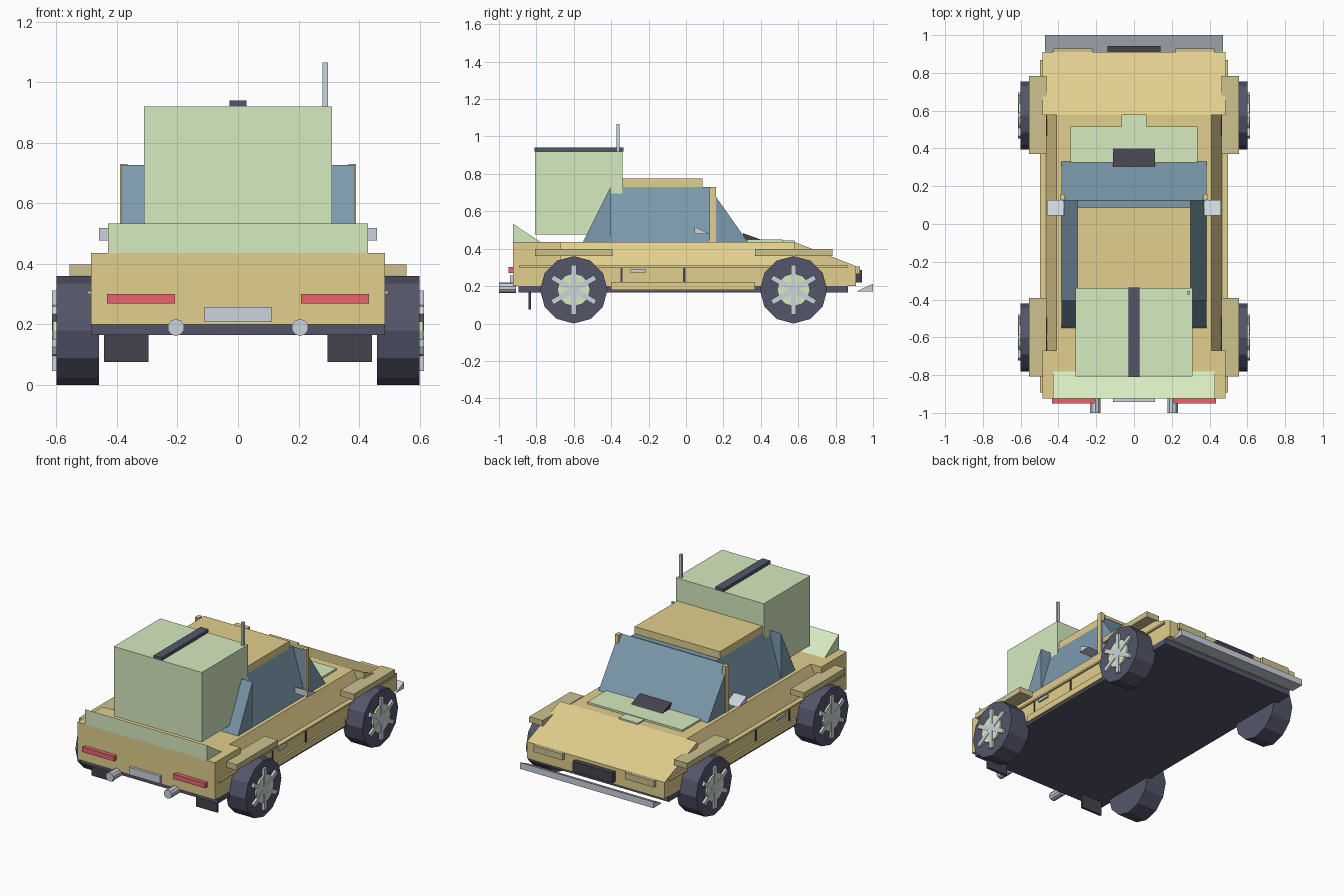
import bpy, bmesh
from math import pi
from mathutils import Matrix, Vector

if "Cube" in bpy.data.objects:
    bpy.data.objects.remove(bpy.data.objects["Cube"])


def material(name, hexcode):
    rgb = [int(hexcode[i:i + 2], 16) / 255 for i in (0, 2, 4)]
    m = bpy.data.materials.new(name)
    m.diffuse_color = [((c + 0.055) / 1.055) ** 2.4 for c in rgb] + [1]
    m.use_nodes = True
    m.node_tree.nodes["Principled BSDF"].inputs["Base Color"].default_value = m.diffuse_color
    return m


TAN = material("tan_paint", "E2CF8E")
KHAKI = material("khaki_trim", "CDC28F")
GREEN = material("pale_green", "D6EBC0")
BLUE = material("blue_glass", "7C9AAD")
DARK = material("dark_rubber", "54566A")
BLACK = material("black_trim", "45444F")
SILVER = material("silver", "CBD3DC")
RED = material("tail_red", "EA6471")


def finish(bm, name, mat, mirror=False):
    bmesh.ops.recalc_face_normals(bm, faces=bm.faces)
    me = bpy.data.meshes.new(name)
    bm.to_mesh(me)
    bm.free()
    me.materials.append(mat)
    ob = bpy.data.objects.new(name, me)
    bpy.context.collection.objects.link(ob)
    if mirror:
        ob.modifiers.new("mirror", 'MIRROR').use_axis = (True, False, False)
    return ob


def box(name, mat, x, y, z, mirror=False):
    bm = bmesh.new()
    lo, hi = Vector((x[0], y[0], z[0])), Vector((x[1], y[1], z[1]))
    mtx = Matrix.Translation((lo + hi) / 2) @ Matrix.Diagonal((*(hi - lo), 1))
    bmesh.ops.create_cube(bm, size=1, matrix=mtx)
    return finish(bm, name, mat, mirror)


def prism(name, mat, axis, span, pts, mirror=False):
    """Extrude a (y,z) profile along x, or an (x,z) profile along y."""
    a, b = span
    bm = bmesh.new()
    if axis == 'x':
        vs = [bm.verts.new((a, p, q)) for p, q in pts]
        step = (b - a, 0, 0)
    else:
        vs = [bm.verts.new((p, a, q)) for p, q in pts]
        step = (0, b - a, 0)
    r = bmesh.ops.extrude_face_region(bm, geom=[bm.faces.new(vs)], use_keep_orig=True)
    bmesh.ops.translate(bm, vec=step, verts=[v for v in r["geom"] if isinstance(v, bmesh.types.BMVert)])
    return finish(bm, name, mat, mirror)


def cylinder(name, mat, axis, centre, radius, depth, sides, mirror=False):
    bm = bmesh.new()
    rot = Matrix.Rotation(pi / 2, 4, 'Y' if axis == 'x' else 'X')
    bmesh.ops.create_cone(bm, cap_ends=True, segments=sides, radius1=radius, radius2=radius,
                          depth=depth, matrix=Matrix.Translation(centre) @ rot)
    return finish(bm, name, mat, mirror)


# Body: chassis, rear deck, tapered door section, sloping nose
W = 0.485
box("chassis", DARK, (-W, W), (-0.895, 0.867), (0.165, 0.2))
box("rear_body", TAN, (-W, W), (-0.925, -0.67), (0.2, 0.437))
door = [(W, 0.2), (W, 0.31), (0.465, 0.31), (0.41, 0.437)]
prism("door_body", TAN, 'y', (-0.67, 0.577), door + [(-x, z) for x, z in reversed(door)])
prism("nose", TAN, 'x', (-W, W), [(0.577, 0.2), (0.577, 0.437), (0.91, 0.306), (0.91, 0.2)])

# Side details
box("belt_trim", TAN, (0.48, 0.497), (-0.893, 0.867), (0.3, 0.311), True)
box("side_skirt", TAN, (0.47, 0.497), (-0.4, 0.37), (0.18, 0.22), True)
for y in (-0.345, -0.01):
    box("door_seam", BLACK, (0.48, 0.489), (y - 0.006, y + 0.006), (0.22, 0.298), True)
box("door_handle", SILVER, (0.48, 0.497), (-0.297, -0.215), (0.273, 0.29), True)
prism("side_mirror", SILVER, 'x', (0.37, 0.46), [(0.045, 0.518), (0.045, 0.478), (0.128, 0.478)], True)

# Cabin: tapered glass with full-width windscreen and rear wedges
prism("cabin_glass", BLUE, 'y', (-0.405, 0.125), [(-0.385, 0.437), (0.385, 0.437), (0.3, 0.73), (-0.3, 0.73)])
prism("windscreen", BLUE, 'x', (-0.385, 0.385), [(0.125, 0.437), (0.33, 0.437), (0.125, 0.727)])
prism("rear_glass", BLUE, 'x', (-0.385, 0.385), [(-0.405, 0.437), (-0.55, 0.437), (-0.405, 0.727)])
box("roof", TAN, (-0.3, 0.3), (-0.405, 0.088), (0.73, 0.775))
box("pillar", TAN, (0.365, 0.39), (0.126, 0.16), (0.437, 0.73), True)

# Hood panel, scoop and spoiler
box("hood_panel", GREEN, (-0.335, 0.335), (0.325, 0.515), (0.434, 0.449))
box("hood_nub", GREEN, (-0.067, 0.067), (0.515, 0.58), (0.434, 0.445))
prism("hood_scoop", BLACK, 'x', (-0.11, 0.11), [(0.305, 0.445), (0.305, 0.483), (0.4, 0.449), (0.4, 0.445)])
prism("rear_spoiler", GREEN, 'x', (-0.43, 0.43), [(-0.925, 0.437), (-0.78, 0.437), (-0.925, 0.533)])

# Cargo box with strap and antenna
box("cargo_box", GREEN, (-0.31, 0.31), (-0.807, -0.34), (0.476, 0.92))
box("cargo_strap", DARK, (-0.028, 0.028), (-0.81, -0.335), (0.92, 0.94))
box("antenna", SILVER, (0.28, 0.297), (-0.372, -0.355), (0.75, 1.066))

# Front end
box("headlight", KHAKI, (0.22, 0.425), (0.9, 0.93), (0.265, 0.305), True)
box("grille", BLACK, (-0.14, 0.14), (0.9, 0.942), (0.22, 0.285))
prism("front_splitter", SILVER, 'x', (-0.47, 0.47), [(0.913, 0.172), (1.0, 0.172), (1.0, 0.213)])

# Rear end
box("tail_light", RED, (0.208, 0.433), (-0.95, -0.92), (0.27, 0.301), True)
box("rear_plate", SILVER, (-0.11, 0.11), (-0.942, -0.92), (0.209, 0.257))
cylinder("exhaust", SILVER, 'y', (0.205, -0.955, 0.19), 0.028, 0.09, 10, True)
box("mud_flap", BLACK, (0.295, 0.443), (-0.842, -0.828), (0.076, 0.18), True)

# Wheels with hub, six spokes and flat fender
for end, y, fender in (("rear", -0.6, (-0.807, -0.393)), ("front", 0.575, (0.37, 0.783))):
    c = (0.53, y, 0.18)
    cylinder(end + "_tyre", DARK, 'x', c, 0.18, 0.14, 12, True)
    cylinder(end + "_hub", GREEN, 'x', (0.603, y, 0.18), 0.088, 0.016, 12, True)
    bm = bmesh.new()
    for k in range(3):
        bmesh.ops.create_cube(bm, size=1, matrix=Matrix.Translation((0.606, y, 0.18))
                              @ Matrix.Rotation(k * pi / 3, 4, 'X') @ Matrix.Diagonal((0.018, 0.028, 0.266, 1)))
    finish(bm, end + "_spokes", SILVER, True)
    box(end + "_fender", KHAKI, (0.462, 0.557), fender, (0.362, 0.398), True)
